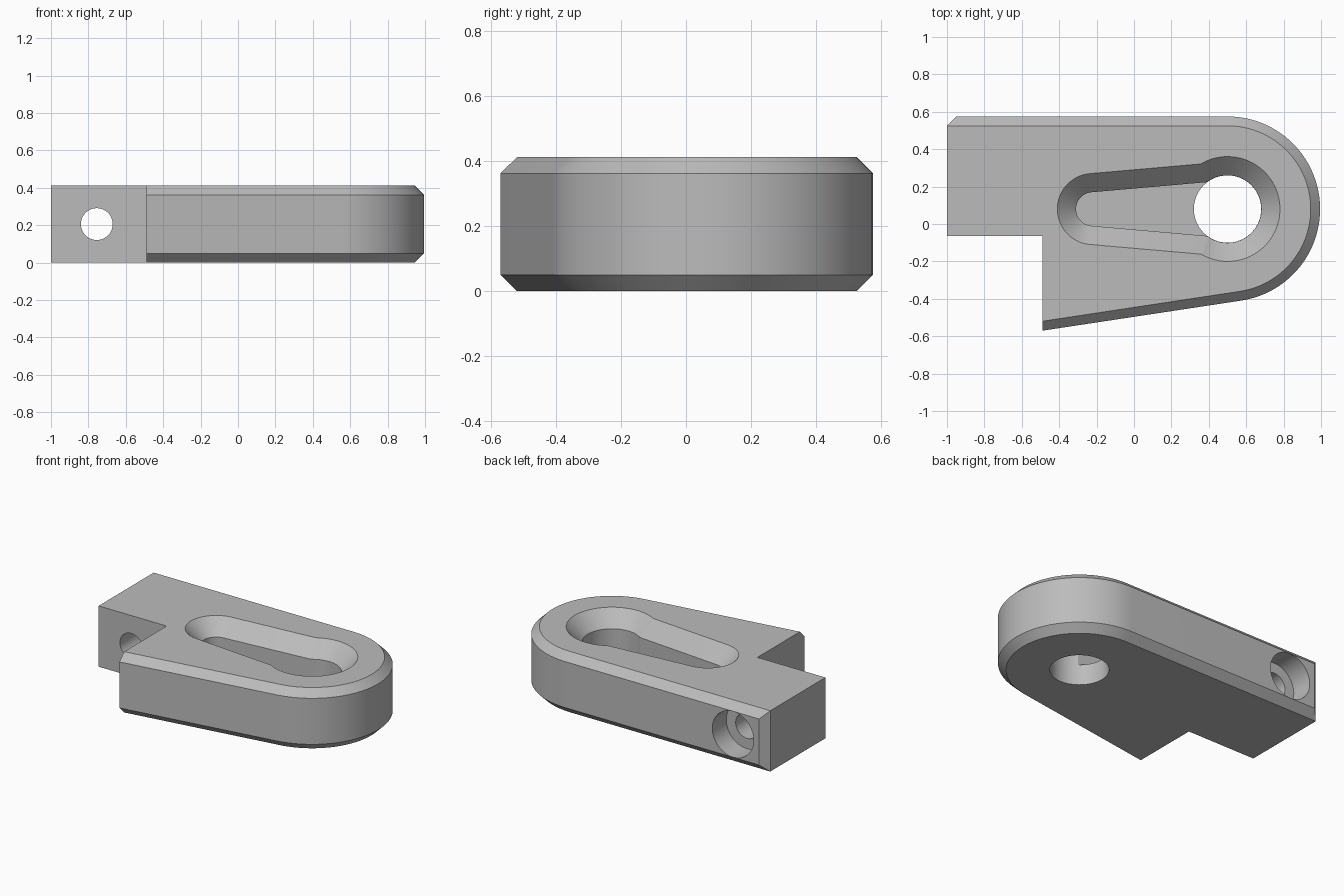
import bpy, bmesh, math
from mathutils import Vector

cube = bpy.data.objects.get("Cube")
if cube:
    bpy.data.objects.remove(cube)

HEIGHT, CHAMFER = 0.412, 0.05
EYE = Vector((0.5, 0.08))        # shared centre of round end and through hole
TAIL = Vector((-0.22, 0.08))     # centre of the slot's narrow end

metal = bpy.data.materials.new("satin_grey")
metal.use_nodes = True
grey = (0.5, 0.5, 0.5, 1)
metal.diffuse_color = grey
metal.node_tree.nodes["Principled BSDF"].inputs["Base Color"].default_value = grey


def arc(centre, radius, start, end, steps):
    angles = [start + (end - start) * i / steps for i in range(steps + 1)]
    return [centre + radius * Vector((math.cos(a), math.sin(a))) for a in angles]


def loft(name, layers):
    """Closed solid through matching outlines, given as (z, points)."""
    bm = bmesh.new()
    rings = [[bm.verts.new((p.x, p.y, z)) for p in pts] for z, pts in layers]
    n = len(rings[0])
    for low, high in zip(rings, rings[1:]):
        for i in range(n):
            j = (i + 1) % n
            bm.faces.new((low[i], low[j], high[j], high[i]))
    bm.faces.new(rings[0][::-1])
    bm.faces.new(rings[-1])
    bmesh.ops.remove_doubles(bm, verts=bm.verts, dist=1e-5)
    bmesh.ops.recalc_face_normals(bm, faces=bm.faces)
    mesh = bpy.data.meshes.new(name)
    bm.to_mesh(mesh)
    bm.free()
    mesh.materials.append(metal)
    obj = bpy.data.objects.new(name, mesh)
    bpy.context.collection.objects.link(obj)
    return obj


def body_outline(inset):
    """Plan outline; only the back, round end and slanted front move inward."""
    lean = math.radians(8.6)
    radius = 0.495 - inset
    pts = arc(EYE, radius, math.pi / 2, lean - math.pi / 2, 48)
    slant_y = pts[-1].y - math.tan(lean) * (pts[-1].x + 0.49)
    pts += [Vector((-0.49, slant_y)), Vector((-0.49, -0.065)), Vector((-1, -0.065)),
            Vector((-1, 0.525)), Vector((-0.95 - inset, 0.575 - inset))]
    return pts[::-1]


def slot_outline(grow):
    """Keyhole: narrow end, two flaring sides and the large round end."""
    small, big = 0.09 + grow, 0.1805 + grow
    flare = math.radians(5)
    along = Vector((math.cos(flare), math.sin(flare)))
    start = TAIL + small * Vector((-along.y, along.x)) - EYE
    b = start.dot(along)
    hit = start + along * (-b - math.sqrt(b * b - start.dot(start) + big * big))
    meet = math.atan2(hit.y, hit.x)
    side = math.pi / 2 + flare
    return arc(EYE, big, -meet, meet, 56) + arc(TAIL, small, side, 2 * math.pi - side, 32)


def cylinder(name, radius, depth, location, rotation=(0, 0, 0)):
    bpy.ops.mesh.primitive_cylinder_add(vertices=64, radius=radius, depth=depth,
                                        location=location, rotation=rotation)
    obj = bpy.context.object
    obj.name = name
    obj.data.materials.append(metal)
    return obj


# Clamp body with chamfered rims
body = loft("clamp_body", [
    (0, body_outline(CHAMFER)), (CHAMFER, body_outline(0)),
    (HEIGHT - CHAMFER, body_outline(0)), (HEIGHT, body_outline(CHAMFER))])

# Cutters: countersunk slot, through hole, cross bolt hole and its counterbore
sideways = (math.pi / 2, 0, 0)
cutters = [
    loft("slot_cutter", [(0.14, slot_outline(0)), (HEIGHT - 0.1, slot_outline(0)),
                         (HEIGHT + 0.05, slot_outline(0.15))]),
    cylinder("eye_cutter", 0.18, 0.4, (EYE.x, EYE.y, 0)),
    cylinder("bolt_cutter", 0.085, 2, (-0.755, 0, 0.206), sideways),
    cylinder("counterbore_cutter", 0.155, 0.3, (-0.755, 0.575, 0.206), sideways),
]
for cutter in cutters:
    cut = body.modifiers.new(cutter.name, 'BOOLEAN')
    cut.operation = 'DIFFERENCE'
    cut.solver = 'EXACT'
    cut.object = cutter

# Apply the cuts, remove the helpers and shade
bpy.ops.object.select_all(action='DESELECT')
body.select_set(True)
bpy.context.view_layer.objects.active = body
for cutter in cutters:
    bpy.ops.object.modifier_apply(modifier=cutter.name)
for cutter in cutters:
    bpy.data.objects.remove(cutter)
bpy.ops.object.shade_smooth_by_angle(angle=math.radians(25))
